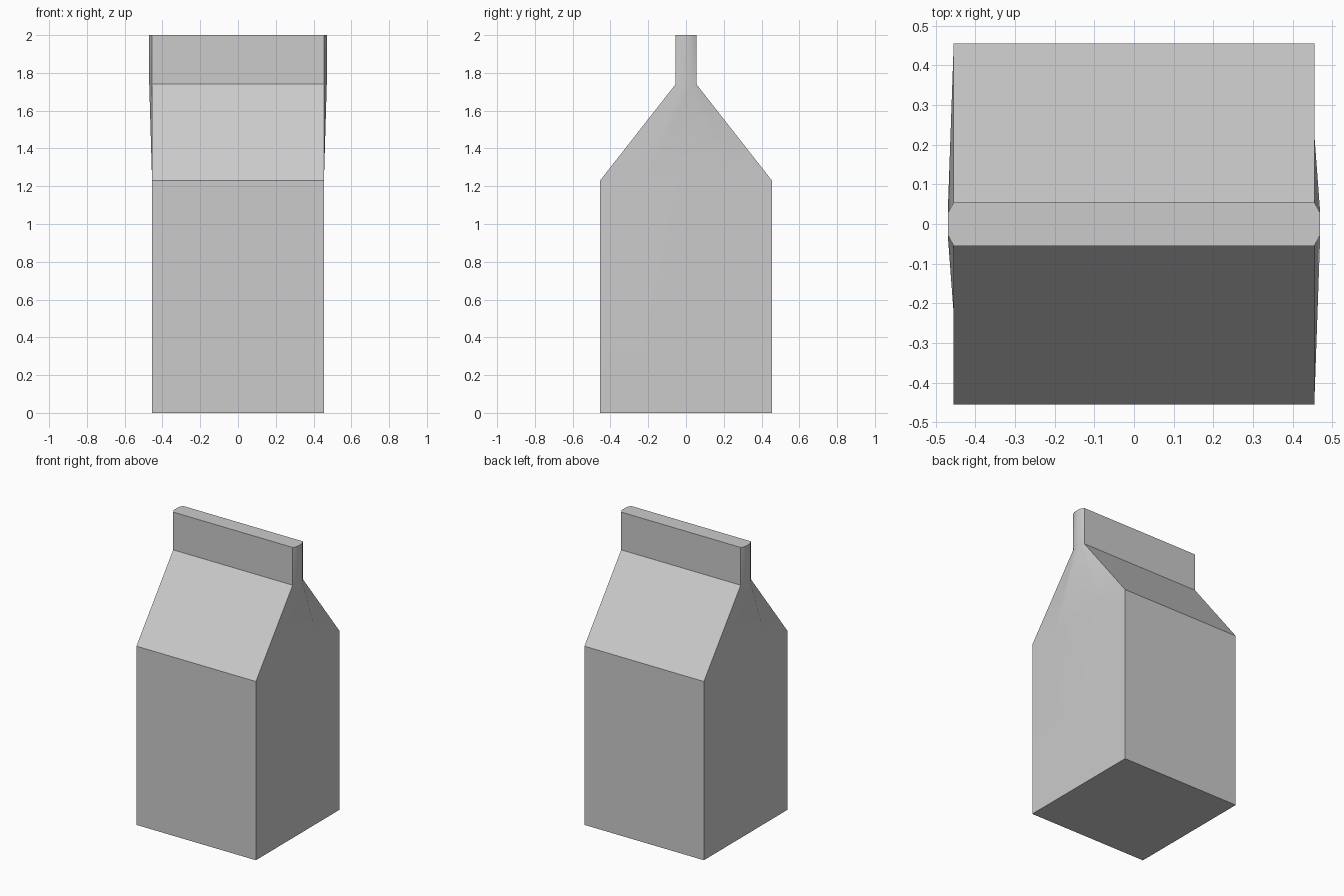
import bpy, bmesh, math

if "Cube" in bpy.data.objects:
    bpy.data.objects.remove(bpy.data.objects["Cube"])

HALF = 0.455          # half width of the square body
SEAL = 0.055          # half thickness of the top seal
BULGE = 0.47          # half width of the seal's slightly puffed ends


def ring(bm, z, depth, mid_x):
    """Eight-sided section: four corners plus two mid points on each end."""
    right = [(HALF, -depth), (mid_x, -depth / 2), (mid_x, depth / 2), (HALF, depth)]
    left = [(-x, -y) for x, y in right]
    return [bm.verts.new((x, y, z)) for x, y in right + left]


# Carton: straight body, gabled roof and upright seal as one closed loft
bm = bmesh.new()
rings = [ring(bm, *section) for section in (
    (0.0, HALF, HALF),
    (1.23, HALF, HALF),
    (1.74, SEAL, BULGE),
    (2.0, SEAL, BULGE),
)]
for low, high in zip(rings, rings[1:]):
    for i in range(8):
        j = (i + 1) % 8
        bm.faces.new((low[i], low[j], high[j], high[i]))
bm.faces.new(rings[0][::-1])
bm.faces.new(rings[-1])
bmesh.ops.recalc_face_normals(bm, faces=bm.faces)

mesh = bpy.data.meshes.new("carton")
bm.to_mesh(mesh)
bm.free()
carton = bpy.data.objects.new("carton", mesh)
bpy.context.collection.objects.link(carton)

# Soft shading only across the gently puffed ends
bpy.context.view_layer.objects.active = carton
carton.select_set(True)
bpy.ops.object.shade_smooth_by_angle(angle=math.radians(30))
